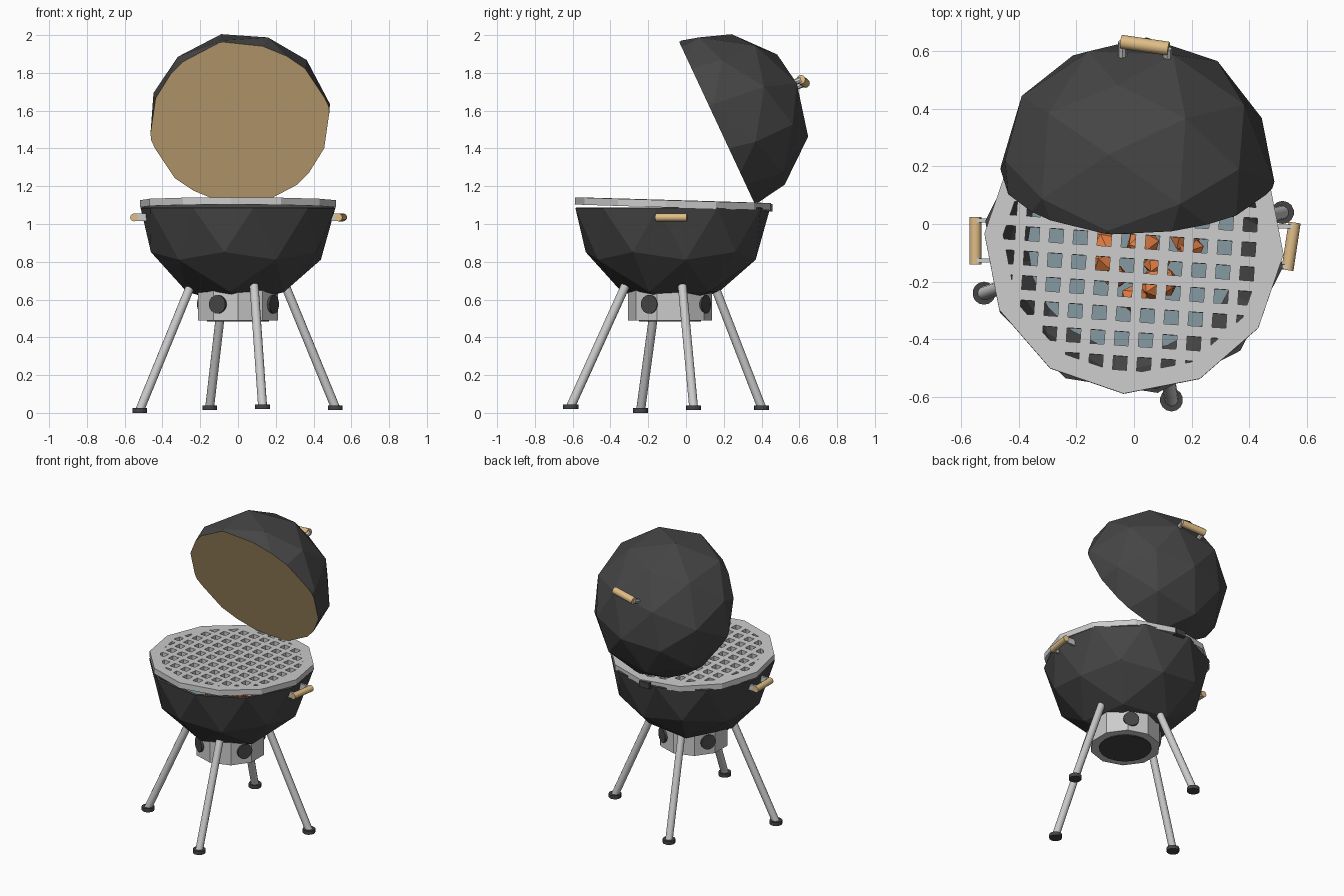
import bpy, bmesh, math, random
from math import radians, sin, cos
from mathutils import Vector, Matrix, Euler

if "Cube" in bpy.data.objects:
    bpy.data.objects.remove(bpy.data.objects["Cube"])

random.seed(3)
CY = -0.07  # bowl centre in y


def mat(name, *rgb):
    m = bpy.data.materials.new(name)
    m.diffuse_color = (*rgb, 1)
    m.use_nodes = True
    m.node_tree.nodes["Principled BSDF"].inputs["Base Color"].default_value = m.diffuse_color
    return m


DARK = mat("charcoal", 0.06, 0.06, 0.06)
WOOD = mat("wood", 0.74, 0.51, 0.24)
EMBER = mat("ember", 0.8, 0.22, 0.06)
ASH = mat("ash_grey", 0.24, 0.32, 0.36)


def add_object(name, bm, *mats):
    me = bpy.data.meshes.new(name)
    bmesh.ops.recalc_face_normals(bm, faces=bm.faces)
    bm.to_mesh(me)
    bm.free()
    ob = bpy.data.objects.new(name, me)
    bpy.context.collection.objects.link(ob)
    for m in mats:
        if m:
            me.materials.append(m)
    return ob


def rod(name, a, b, r, sides, m=None, smooth=False):
    """Cylinder running from point a to point b."""
    a, b = Vector(a), Vector(b)
    d = b - a
    bm = bmesh.new()
    bmesh.ops.create_cone(bm, cap_ends=True, segments=sides, radius1=r, radius2=r, depth=d.length)
    bm.transform(Matrix.Translation((a + b) / 2) @ d.to_track_quat('Z', 'Y').to_matrix().to_4x4())
    for f in bm.faces:
        f.smooth = smooth and len(f.verts) == 4
    return add_object(name, bm, m)


def box(name, loc, size, m=None):
    bm = bmesh.new()
    bmesh.ops.create_cube(bm, size=1)
    bm.transform(Matrix.Translation(loc) @ Matrix.Diagonal((*size, 1)))
    return add_object(name, bm, m)


def cut_ball(r, matrix, normal):
    """Faceted ball turned by matrix, then halved through its centre; keeps the side of normal."""
    bm = bmesh.new()
    bmesh.ops.create_icosphere(bm, subdivisions=2, radius=r)
    bm.transform(matrix)
    bmesh.ops.bisect_plane(bm, geom=bm.verts[:] + bm.edges[:] + bm.faces[:], dist=1e-4,
                           plane_co=(0, 0, 0), plane_no=normal, clear_inner=True)
    return bm


# Bowl: open lower half with some wall thickness
bm = cut_ball(0.522, Matrix.Rotation(radians(9), 4, 'Z'), (0, 0, -1))
bm.transform(Matrix.Translation((0, CY, 1.085)))
bowl = add_object("bowl", bm, DARK)
sol = bowl.modifiers.new("wall", 'SOLIDIFY')
sol.thickness = 0.015
sol.offset = -1

# Lid: half ball tipped open, closed with a flat wood-coloured lining
pole = Vector((-0.455, 0.86, -0.233)).normalized()
up = Vector((-0.262, 0.12, 0.963))
up = (up - pole * up.dot(pole)).normalized()
turn = radians(22)
ax = up * cos(turn) + pole.cross(up) * sin(turn)
ball_turn = Matrix((ax, pole.cross(ax), pole)).transposed().to_4x4()
bm = cut_ball(0.488, ball_turn, (0, 0.906, 0.423))
lining = bmesh.ops.holes_fill(bm, edges=[e for e in bm.edges if e.is_boundary])['faces']
for f in lining:
    f.material_index = 1
bm.transform(Matrix.Translation((0.01, 0.165, 1.533)))
add_object("lid", bm, DARK, WOOD)

# Lid handle and its brackets
h1, h2 = Vector((-0.045, 0.632, 1.745)), Vector((0.12, 0.608, 1.765))
rod("lid_handle", h1, h2, 0.024, 12, WOOD, True)
for i, t in enumerate((0.03, 0.97)):
    p = h1.lerp(h2, t)
    rod(f"lid_handle_bracket_{i}", p - Vector((0, 0.09, 0.04)), p, 0.016, 8)

# Side handles and brackets
for side, a, b in (("left", (-0.55, -0.14, 1.035), (-0.55, 0.025, 1.035)),
                   ("right", (0.532, -0.16, 1.035), (0.557, 0.005, 1.035))):
    a, b = Vector(a), Vector(b)
    rod(f"{side}_handle", a, b, 0.021, 12, WOOD, True)
    s = 1 if a.x > 0 else -1
    for i, t in enumerate((0.08, 0.92)):
        p = a.lerp(b, t) - Vector((0.04 * s, 0, 0))
        box(f"{side}_handle_bracket_{i}", p, (0.085, 0.014, 0.04))

# Cooking grate: twelve-sided plate with a square lattice cut out
plate = Matrix.Translation((0, CY, 1.107)) @ Euler((radians(-1.7), 0, radians(-4))).to_matrix().to_4x4()


def disc(name, r, depth):
    bm = bmesh.new()
    bmesh.ops.create_cone(bm, cap_ends=True, segments=12, radius1=r, radius2=r, depth=depth,
                          matrix=Matrix.Rotation(radians(30), 4, 'Z'))
    ob = add_object(name, bm)
    ob.matrix_world = plate
    return ob


grate = disc("cooking_grate", 0.52, 0.038)
limit = disc("grate_hole_limit", 0.455, 0.15)
bm = bmesh.new()
for i in range(-6, 7):
    for j in range(-6, 7):
        x, y = -0.02 + i * 0.0835, 0.01 + j * 0.085
        if math.hypot(x, y) < 0.48:
            bmesh.ops.create_cube(bm, size=1, matrix=Matrix.Translation((x, y, 0))
                                  @ Matrix.Diagonal((0.048, 0.048, 0.1, 1)))
holes = add_object("grate_holes", bm)
holes.matrix_world = plate
for ob, tool, op in ((holes, limit, 'INTERSECT'), (grate, holes, 'DIFFERENCE')):
    mod = ob.modifiers.new("cut", 'BOOLEAN')
    mod.object, mod.operation, mod.solver = tool, op, 'EXACT'
    tool.hide_render = True
    tool.display_type = 'WIRE'

# Hinge block at the back
box("hinge", (0, 0.435, 1.085), (0.075, 0.045, 0.04), DARK)

# Coal tray and glowing coals, inside the bowl
rod("coal_tray", (0, CY, 0.82), (0, CY, 0.835), 0.37, 20, ASH)
for i in range(14):
    a, r = random.uniform(0, 6.28), 0.17 * math.sqrt(random.random())
    bm = bmesh.new()
    bmesh.ops.create_icosphere(bm, subdivisions=1, radius=random.uniform(0.045, 0.065))
    bm.transform(Matrix.Translation((0.04 + r * cos(a), -0.1 + r * sin(a), 0.87))
                 @ Euler((a, 2 * a, 3 * a)).to_matrix().to_4x4())
    add_object(f"coal_{i}", bm, EMBER)

# Ash catcher with dark base plate and four round vents
AY = -0.085
rod("ash_catcher", (0, AY, 0.49), (0, AY, 0.665), 0.222, 10)
rod("ash_catcher_base", (0, AY, 0.485), (0, AY, 0.5), 0.165, 20, DARK)
for i in range(4):
    a = radians(60 + 90 * i)
    d = Vector((cos(a), sin(a), 0))
    c = Vector((0, AY, 0.575))
    rod(f"vent_{i}", c + d * 0.19, c + d * 0.222, 0.05, 16, DARK)

# Splayed legs with dark feet
legs = (((0.25, -0.02), (0.515, 0.04), 0.015), ((-0.25, -0.15), (-0.52, -0.24), 0),
        ((0.085, -0.32), (0.13, -0.61), 0.02), ((-0.075, 0.15), (-0.15, 0.40), 0.015))
for i, (top, foot, z) in enumerate(legs):
    rod(f"leg_{i}", (*foot, z + 0.015), (*top, 0.675), 0.024, 12, None, True)
    rod(f"foot_{i}", (*foot, z), (*foot, z + 0.025), 0.04, 14, DARK)
